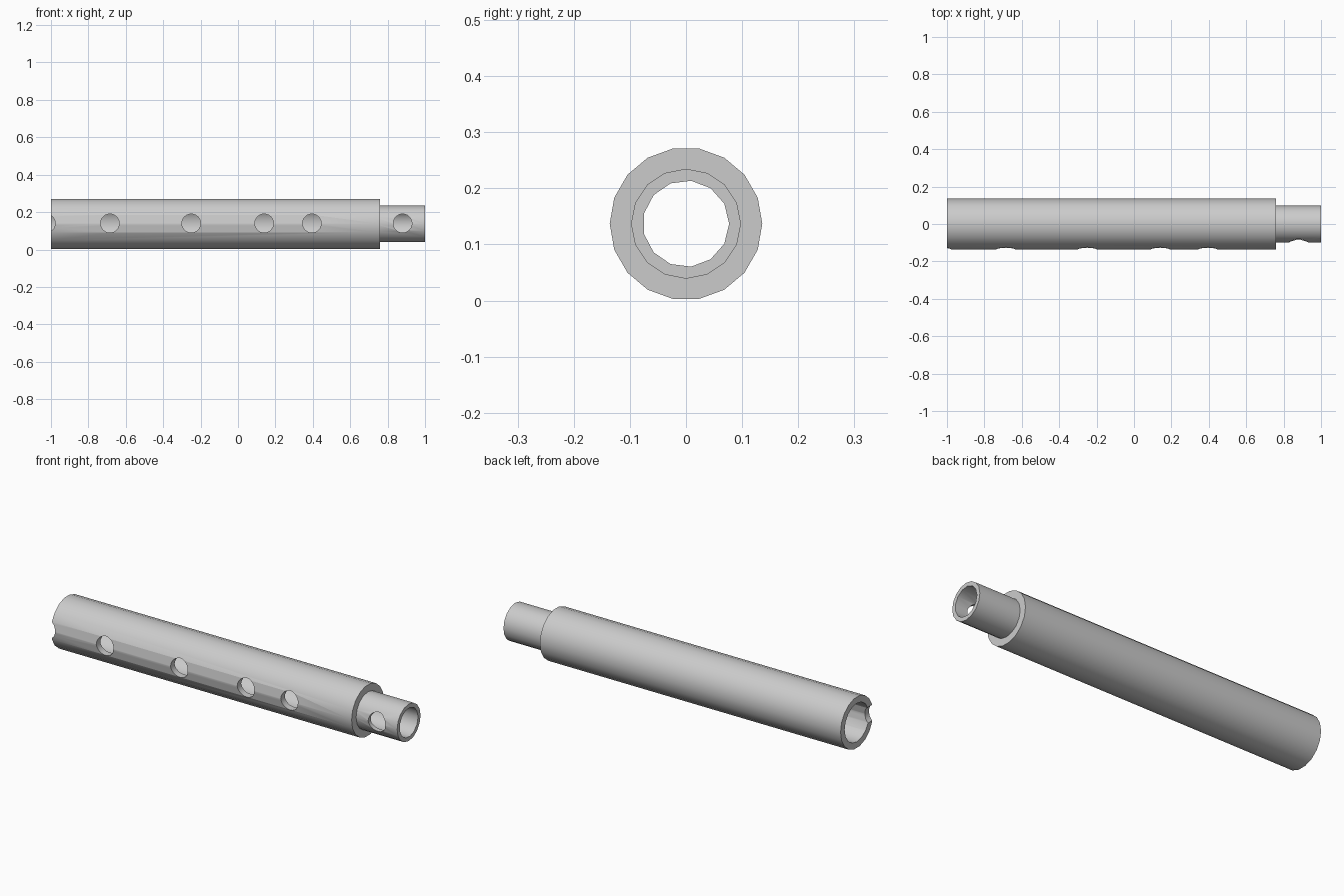
import bpy, math

cube = bpy.data.objects.get("Cube")
if cube:
    bpy.data.objects.remove(cube)

AXIS_Z = 0.137
SHOULDER = 0.76

metal = bpy.data.materials.new("light_grey")
grey = (0.6, 0.6, 0.6, 1)
metal.diffuse_color = grey
metal.use_nodes = True
metal.node_tree.nodes["Principled BSDF"].inputs["Base Color"].default_value = grey


def rod(name, radius, x0, x1, sides):
    """Solid cylinder lying along the x axis."""
    bpy.ops.mesh.primitive_cylinder_add(
        vertices=sides, radius=radius, depth=x1 - x0,
        location=((x0 + x1) / 2, 0, AXIS_Z), rotation=(0, math.pi / 2, 0))
    ob = bpy.context.object
    ob.name = name
    ob.data.materials.append(metal)
    return ob


def hole_cutter(x):
    """Short cylinder reaching from the axis out through the front wall."""
    bpy.ops.mesh.primitive_cylinder_add(
        vertices=24, radius=0.05, depth=0.25,
        location=(x, -0.125, AXIS_Z + 0.003), rotation=(math.pi / 2, 0, 0))
    bpy.context.object.data.materials.append(metal)
    return bpy.context.object


def cut(ob, cutter):
    cutter.hide_render = True
    mod = ob.modifiers.new("cut", "BOOLEAN")
    mod.operation = "DIFFERENCE"
    mod.solver = "EXACT"
    mod.object = cutter
    bpy.context.view_layer.objects.active = ob
    bpy.ops.object.modifier_apply(modifier=mod.name)
    bpy.data.objects.remove(cutter)


def finish(ob):
    bpy.ops.object.select_all(action="DESELECT")
    ob.select_set(True)
    bpy.context.view_layer.objects.active = ob
    bpy.ops.object.shade_smooth_by_angle(angle=math.radians(35))


# Main tube with its wide bore and finger holes
body = rod("main_tube", 0.136, -1, SHOULDER, 18)
cut(body, rod("bore", 0.102, -1.1, SHOULDER - 0.03, 16))
cut(body, rod("bore", 0.09, 0.5, 1, 16))
for x in (-1.027, -0.685, -0.25, 0.14, 0.395):
    cut(body, hole_cutter(x))
finish(body)

# Narrow joint that slides into the next section
tenon = rod("joint_tube", 0.098, SHOULDER - 0.03, 1, 16)
cut(tenon, rod("bore", 0.077, 0.5, 1.1, 13))
cut(tenon, hole_cutter(0.88))
finish(tenon)
